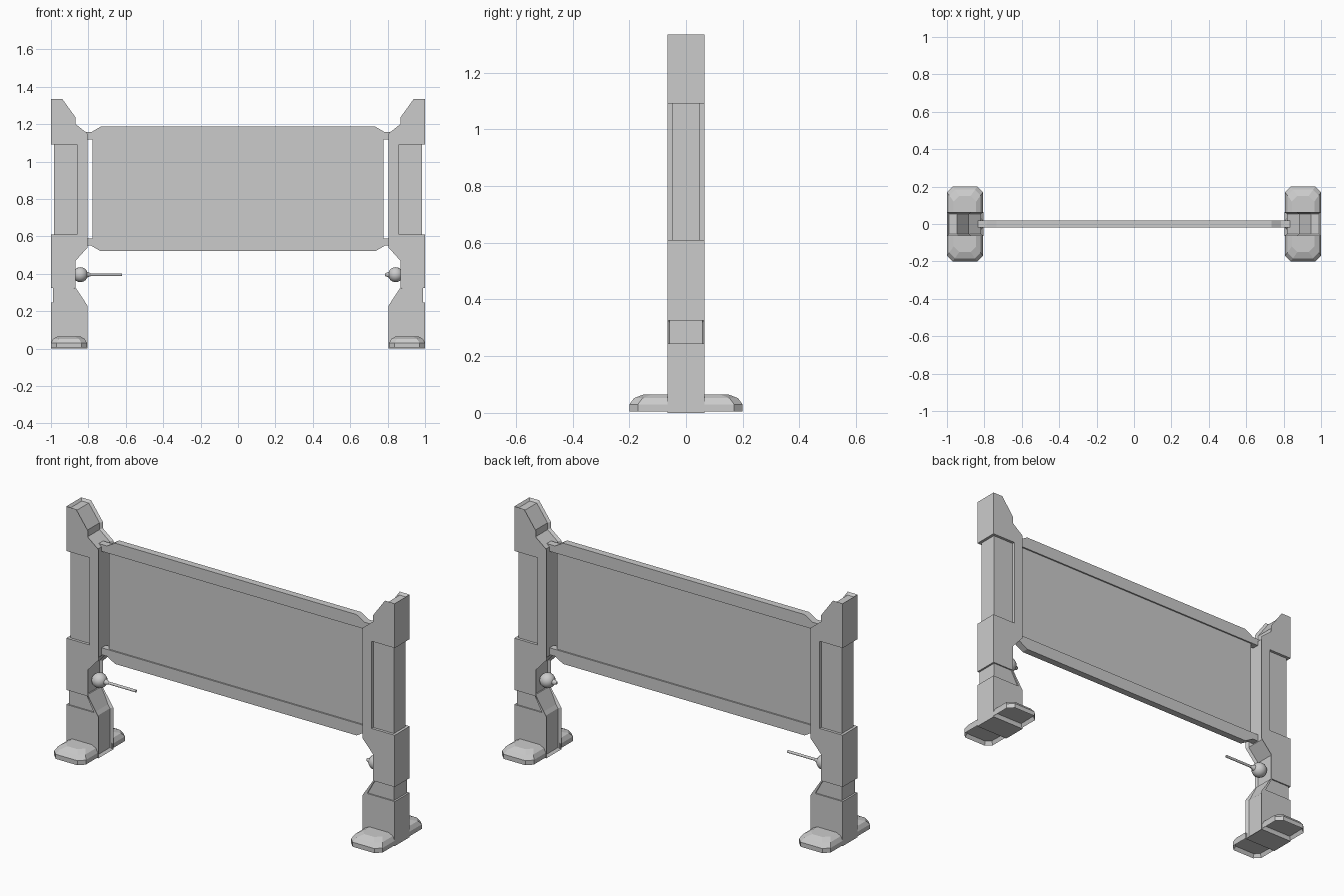
import bpy, bmesh, math
from mathutils import Matrix

if "Cube" in bpy.data.objects:
    bpy.data.objects.remove(bpy.data.objects["Cube"], do_unlink=True)

# Single plain grey
grey = bpy.data.materials.new("light grey")
grey.use_nodes = True
COLOUR = (0.6, 0.6, 0.6, 1)
grey.diffuse_color = COLOUR
grey.node_tree.nodes["Principled BSDF"].inputs["Base Color"].default_value = COLOUR


def finish(bm, name, smooth=False):
    bmesh.ops.recalc_face_normals(bm, faces=bm.faces)
    for f in bm.faces:
        f.smooth = smooth
    mesh = bpy.data.meshes.new(name)
    bm.to_mesh(mesh)
    bm.free()
    mesh.materials.append(grey)
    ob = bpy.data.objects.new(name, mesh)
    bpy.context.collection.objects.link(ob)
    return ob


def loft(rings):
    """Closed solid through rings of equal point count; returns the side faces by edge."""
    bm = bmesh.new()
    loops = [[bm.verts.new(p) for p in ring] for ring in rings]
    bm.faces.new(loops[0][::-1])
    bm.faces.new(loops[-1])
    n = len(loops[0])
    sides = []
    for a, b in zip(loops, loops[1:]):
        for i in range(n):
            j = (i + 1) % n
            sides.append(bm.faces.new((a[i], a[j], b[j], b[i])))
    bmesh.ops.recalc_face_normals(bm, faces=bm.faces)
    return bm, sides


def prism(profile, half, side=1):
    return loft([[(side * x, y, z) for x, z in profile] for y in (-half, half)])


def box(name, x0, x1, half, z0, z1, side=1):
    bm, _ = prism([(x0, z0), (x1, z0), (x1, z1), (x0, z1)], half, side)
    return finish(bm, name)


# Post outline: outer edge with two notches, then top and stepped inner edge
OUTER = [(1, 0), (1, .245), (.832, .245), (.876, .325), (1, .325),
         (1, .61), (.86, .61), (.86, 1.09), (1, 1.09), (1, 1.335)]
INNER = [(.94, 1.335), (.868, 1.235), (.868, 1.2), (.805, 1.15), (.805, .54),
         (.868, .47), (.868, .325), (.805, .23), (.805, 0)]


def foot_ring(inset, z, side, end):
    x0, x1, y1, c = .808 + inset, 1 - inset, .2 - inset * 1.4, .03
    pts = [(x0, .06), (x1, .06), (x1, y1 - c), (x1 - c, y1), (x0 + c, y1), (x0, y1 - c)]
    return [(side * x, end * y, z) for x, y in pts]


for side, label in ((1, "left"), (-1, "right")):
    # Post with a channel sunk into its top and inner edge
    bm, sides = prism(OUTER + INNER, .065, side)
    first = len(OUTER) - 1
    channel = sides[first:first + len(INNER)]
    bmesh.ops.inset_region(bm, faces=channel, thickness=.011, depth=-.013,
                           use_even_offset=True, use_boundary=True)
    finish(bm, label + "_post")

    # Set-back filler panels in the notches
    box(label + "_upper_inlay", .855, .985, .05, .605, 1.095, side)
    bm, _ = prism([(.828, .24), (.99, .24), (.99, .33), (.874, .33)], .058, side)
    finish(bm, label + "_lower_inlay")

    # Feet, rounded over the toe and hollow underneath
    for end, where in ((-1, "front"), (1, "back")):
        bm, _ = loft([foot_ring(i, z, side, end) for i, z in
                      ((0, .005), (0, .03), (.012, .052), (.036, .065))])
        bm.faces.ensure_lookup_table()
        bmesh.ops.inset_region(bm, faces=[bm.faces[0]], thickness=.012, depth=-.02)
        finish(bm, f"{label}_{where}_foot")

    # Ball knob on the inner edge with a small pointed collar
    bm = bmesh.new()
    bmesh.ops.create_uvsphere(bm, u_segments=24, v_segments=12, radius=.04,
                              matrix=Matrix.Translation((side * .843, 0, .395)))
    finish(bm, label + "_knob", True)
    bm = bmesh.new()
    bmesh.ops.create_cone(bm, cap_ends=True, segments=12, radius1=.02, radius2=.007, depth=.03,
                          matrix=Matrix.Translation((side * .801, 0, .395))
                          @ Matrix.Rotation(-side * math.pi / 2, 4, 'Y'))
    finish(bm, label + "_knob_collar")

# Lever rod on the right knob
bm = bmesh.new()
bmesh.ops.create_cone(bm, cap_ends=True, segments=12, radius1=.007, radius2=.007, depth=.2,
                      matrix=Matrix.Translation((-.72, 0, .395))
                      @ Matrix.Rotation(math.pi / 2, 4, 'Y'))
finish(bm, "lever_rod")

# Board between the posts, and a rail along its top and bottom
box("board", -.778, .778, .011, .57, 1.14)
HALF_RAIL = [(.735, .067), (.785, .038), (.85, .038), (.85, .003), (.81, 0)]
rail = HALF_RAIL + [(-x, z) for x, z in reversed(HALF_RAIL)]
for name, base, up in (("top_rail", 1.119, 1), ("bottom_rail", .588, -1)):
    bm, _ = prism([(x, base + up * z) for x, z in rail], .019)
    finish(bm, name)
